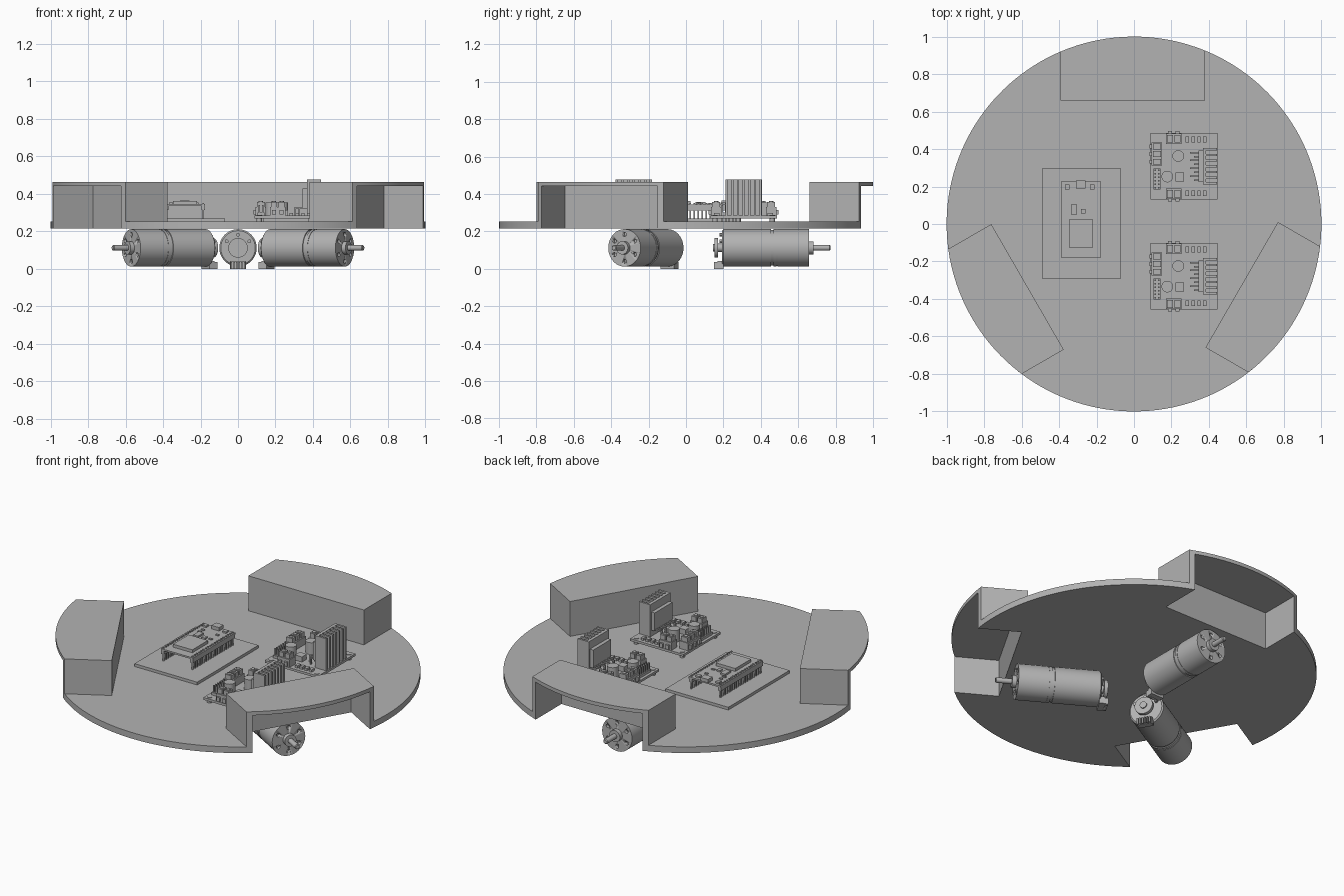
import bpy, bmesh
from math import sin, cos, pi, radians, sqrt, asin
from mathutils import Matrix, Vector

cube = bpy.data.objects.get("Cube")
if cube:
    bpy.data.objects.remove(cube)

grey = bpy.data.materials.new("plain grey")
grey.use_nodes = True
GREY = (0.45, 0.45, 0.45, 1)
grey.diffuse_color = GREY
grey.node_tree.nodes["Principled BSDF"].inputs["Base Color"].default_value = GREY


def finish(name, bm, matrix=Matrix()):
    bmesh.ops.recalc_face_normals(bm, faces=bm.faces)
    mesh = bpy.data.meshes.new(name)
    bm.to_mesh(mesh)
    bm.free()
    mesh.materials.append(grey)
    obj = bpy.data.objects.new(name, mesh)
    obj.matrix_world = matrix
    bpy.context.collection.objects.link(obj)
    bpy.ops.object.select_all(action='DESELECT')
    obj.select_set(True)
    bpy.context.view_layer.objects.active = obj
    bpy.ops.object.shade_smooth_by_angle(angle=radians(30))
    return obj


def box(bm, x0, x1, y0, y1, z0, z1):
    centre = Vector((x0 + x1, y0 + y1, z0 + z1)) / 2
    m = Matrix.Translation(centre) @ Matrix.Diagonal((x1 - x0, y1 - y0, z1 - z0, 1))
    bmesh.ops.create_cube(bm, size=1, matrix=m)


def rod(bm, start, end, r, n=24):
    a, b = Vector(start), Vector(end)
    turn = (b - a).to_track_quat('Z', 'Y').to_matrix().to_4x4()
    bmesh.ops.create_cone(bm, cap_ends=True, segments=n, radius1=r, radius2=r,
                          depth=(b - a).length, matrix=Matrix.Translation((a + b) / 2) @ turn)


def prism(bm, points, z0, z1):
    face = bm.faces.new([bm.verts.new((x, y, z0)) for x, y in points])
    up = bmesh.ops.extrude_face_region(bm, geom=[face], use_keep_orig=True)["geom"]
    bmesh.ops.translate(bm, vec=(0, 0, z1 - z0), verts=[v for v in up if isinstance(v, bmesh.types.BMVert)])


def lathe(bm, profile, n=48):
    # revolve (distance, radius) pairs around the y axis
    verts = [bm.verts.new((r, d, 0)) for d, r in profile]
    edges = [bm.edges.new(pair) for pair in zip(verts, verts[1:])]
    bmesh.ops.spin(bm, geom=verts + edges, cent=(0, 0, 0), axis=(0, 1, 0),
                   angle=2 * pi, steps=n, use_merge=True)
    bmesh.ops.remove_doubles(bm, verts=bm.verts, dist=1e-5)


def arc(a0, a1, n):
    return [(cos(a0 + (a1 - a0) * i / n), sin(a0 + (a1 - a0) * i / n)) for i in range(n + 1)]


def turned(points, angle):
    return [(x * cos(angle) - y * sin(angle), x * sin(angle) + y * cos(angle)) for x, y in points]


# Heights and wheel bay footprint, drawn for the rear bay
FLOOR, DECK, CEILING, ROOF = 0.216, 0.253, 0.442, 0.464
LEFT, RIGHT, INNER, WALL = -0.393, 0.38, 0.66, 0.03
TURNS = [0, 2 * pi / 3, 4 * pi / 3]
NAMES = ["rear", "right", "left"]
start, end = pi / 2 - asin(RIGHT), pi / 2 - asin(LEFT)

# Round deck with three notches
bm = bmesh.new()
outline = []
for t in TURNS:
    outline += turned([(RIGHT, INNER), (LEFT, INNER)] + arc(end, start + 2 * pi / 3, 32), t)
prism(bm, outline, FLOOR, DECK)
finish("deck", bm)


def edge_y(x):
    return sqrt(1 - x * x)


# Wheel covers: U-shaped wall and curved roof
for t, side in zip(TURNS, NAMES):
    bm = bmesh.new()
    l, r = LEFT + WALL, RIGHT - WALL
    prism(bm, [(LEFT, INNER), (RIGHT, INNER), (RIGHT, edge_y(RIGHT)), (r, edge_y(r)),
               (r, INNER + WALL), (l, INNER + WALL), (l, edge_y(l)), (LEFT, edge_y(LEFT))], FLOOR, CEILING)
    prism(bm, [(LEFT, INNER), (RIGHT, INNER)] + arc(start, end, 16), CEILING, ROOF)
    finish(side + "_wheel_cover", bm, Matrix.Rotation(t, 4, 'Z'))

# Gear motors below the deck
AXLE = 0.112
for t, side in zip(TURNS, NAMES):
    place = Matrix.Rotation(t, 4, 'Z') @ Matrix.Translation((0, 0, AXLE))
    bm = bmesh.new()
    lathe(bm, [(0.193, 0), (0.193, 0.092), (0.2, 0.1), (0.455, 0.1), (0.455, 0.095), (0.468, 0.095),
               (0.468, 0.1), (0.485, 0.1), (0.485, 0.098), (0.49, 0.098), (0.49, 0.1), (0.658, 0.1), (0.658, 0)])
    body = finish(side + "_motor", bm, place)
    # Screw holes in the front plate
    bm = bmesh.new()
    for i in range(6):
        a = i * pi / 3 + pi / 6
        x, z = 0.072 * cos(a), 0.072 * sin(a)
        rod(bm, (x, 0.64, z), (x, 0.7, z), 0.011, 16)
    cutter = finish("screw_hole_cutter", bm, place)
    cutter.hide_render = True
    cut = body.modifiers.new("screw_holes", 'BOOLEAN')
    cut.operation, cut.object, cut.solver = 'DIFFERENCE', cutter, 'EXACT'
    bpy.context.view_layer.objects.active = body
    bpy.ops.object.modifier_apply(modifier=cut.name)
    bpy.data.objects.remove(cutter)
    # Boss and shaft
    bm = bmesh.new()
    lathe(bm, [(0.65, 0), (0.65, 0.035), (0.682, 0.035), (0.682, 0.015), (0.768, 0.015), (0.772, 0.011), (0.772, 0)], 32)
    finish(side + "_motor_shaft", bm, place)
    # Encoder wheel and its sensors on the back
    bm = bmesh.new()
    lathe(bm, [(0.2, 0), (0.2, 0.022), (0.172, 0.022), (0.172, 0.052), (0.152, 0.052), (0.152, 0.02),
               (0.145, 0.02), (0.145, 0)], 32)
    for a in (pi / 6, pi / 2, 5 * pi / 6):
        rod(bm, (0.07 * cos(a), 0.2, 0.07 * sin(a)), (0.07 * cos(a), 0.18, 0.07 * sin(a)), 0.01, 12)
    finish(side + "_encoder", bm, place)
    # Cable plug
    bm = bmesh.new()
    box(bm, -0.042, 0.042, 0.168, 0.2, -AXLE, -0.07)
    for i in range(6):
        x = -0.035 + i * 0.014
        box(bm, x - 0.004, x + 0.004, 0.15, 0.17, -AXLE, -0.075)
    finish(side + "_motor_plug", bm, place)

# Controller: base plate, board, pins and chips
bm = bmesh.new()
box(bm, -0.49, -0.07, -0.29, 0.295, DECK, 0.27)
finish("controller_base", bm)
bm = bmesh.new()
box(bm, -0.39, -0.175, -0.178, 0.226, 0.335, 0.345)
finish("controller_board", bm)
bm = bmesh.new()
for x in (-0.38, -0.186):
    box(bm, x - 0.009, x + 0.009, -0.178, 0.222, 0.313, 0.335)
    for i in range(19):
        y = -0.168 + i * 0.0212
        box(bm, x - 0.004, x + 0.004, y - 0.004, y + 0.004, 0.27, 0.352)
finish("controller_pins", bm)
bm = bmesh.new()
box(bm, -0.347, -0.218, -0.125, 0.025, 0.345, 0.363)
box(bm, -0.335, -0.303, 0.05, 0.105, 0.345, 0.356)
box(bm, -0.283, -0.26, 0.055, 0.08, 0.345, 0.354)
box(bm, -0.31, -0.26, 0.19, 0.233, 0.345, 0.366)
for x in (-0.355, -0.222):
    box(bm, x - 0.012, x + 0.012, 0.185, 0.21, 0.345, 0.355)
for x, y in ((-0.34, 0.15), (-0.34, 0.12), (-0.235, 0.14), (-0.235, 0.075)):
    box(bm, x - 0.01, x + 0.01, y - 0.006, y + 0.006, 0.345, 0.351)
finish("controller_chips", bm)


def terminal(bm, x, y, count, along_x, outward):
    # Screw terminal: wide foot, narrower top, screw heads and wire mouths
    for i in range(count):
        s = (i - (count - 1) / 2) * 0.041
        cx, cy = (x + s, y) if along_x else (x, y + s)
        dx, dy = (0.0205, 0.028) if along_x else (0.028, 0.0205)
        box(bm, cx - dx, cx + dx, cy - dy, cy + dy, 0.283, 0.33)
        box(bm, cx - dx * 0.75, cx + dx * 0.75, cy - dy * 0.75, cy + dy * 0.75, 0.33, 0.358)
        rod(bm, (cx, cy, 0.35), (cx, cy, 0.362), 0.012, 12)
        ox, oy = outward
        box(bm, cx + ox * 0.03 - 0.01, cx + ox * 0.03 + 0.01, cy + oy * 0.03 - 0.01, cy + oy * 0.03 + 0.01, 0.29, 0.315)


# Two motor driver boards
for side, cy in (("rear", 0.308), ("front", -0.279)):
    place = Matrix.Translation((0, cy, 0))
    bm = bmesh.new()
    box(bm, 0.088, 0.445, -0.178, 0.178, 0.27, 0.284)
    for x in (0.113, 0.42):
        for y in (-0.153, 0.153):
            rod(bm, (x, y, DECK), (x, y, 0.287), 0.014, 16)
    finish(side + "_driver_board", bm, place)

    bm = bmesh.new()
    terminal(bm, 0.122, 0.065, 3, False, (-1, 0))
    terminal(bm, 0.212, 0.147, 2, True, (0, 1))
    terminal(bm, 0.212, -0.147, 2, True, (0, -1))
    finish(side + "_driver_terminals", bm, place)

    bm = bmesh.new()
    for x, y in ((0.236, 0.055), (0.178, -0.055)):
        rod(bm, (x, y, 0.284), (x, y, 0.355), 0.031)
    box(bm, 0.222, 0.268, -0.08, -0.034, 0.284, 0.315)
    for i in range(4):
        for y in (-0.143, 0.143):
            x = 0.285 + i * 0.031
            box(bm, x - 0.009, x + 0.009, y - 0.015, y + 0.015, 0.284, 0.298)
    finish(side + "_driver_capacitors", bm, place)

    bm = bmesh.new()
    box(bm, 0.105, 0.142, -0.125, -0.012, 0.284, 0.3)
    for i in range(6):
        y = -0.115 + i * 0.019
        for x in (0.114, 0.133):
            box(bm, x - 0.004, x + 0.004, y - 0.004, y + 0.004, DECK, 0.34)
    finish(side + "_driver_pins", bm, place)

    # Power chip with bent legs, and the finned heat sink
    bm = bmesh.new()
    box(bm, 0.345, 0.367, -0.085, 0.085, 0.32, 0.43)
    for i in range(8):
        y = -0.074 + i * 0.021
        x = 0.3 if i % 2 else 0.32
        box(bm, x, 0.355, y - 0.004, y + 0.004, 0.32, 0.328)
        box(bm, x, x + 0.008, y - 0.004, y + 0.004, 0.284, 0.328)
    finish(side + "_driver_chip", bm, place)
    bm = bmesh.new()
    box(bm, 0.367, 0.385, -0.097, 0.097, 0.284, 0.478)
    for i in range(7):
        y = -0.091 + i * 0.0303
        box(bm, 0.385, 0.442, y - 0.006, y + 0.006, 0.284, 0.478)
    finish(side + "_heat_sink", bm, place)
